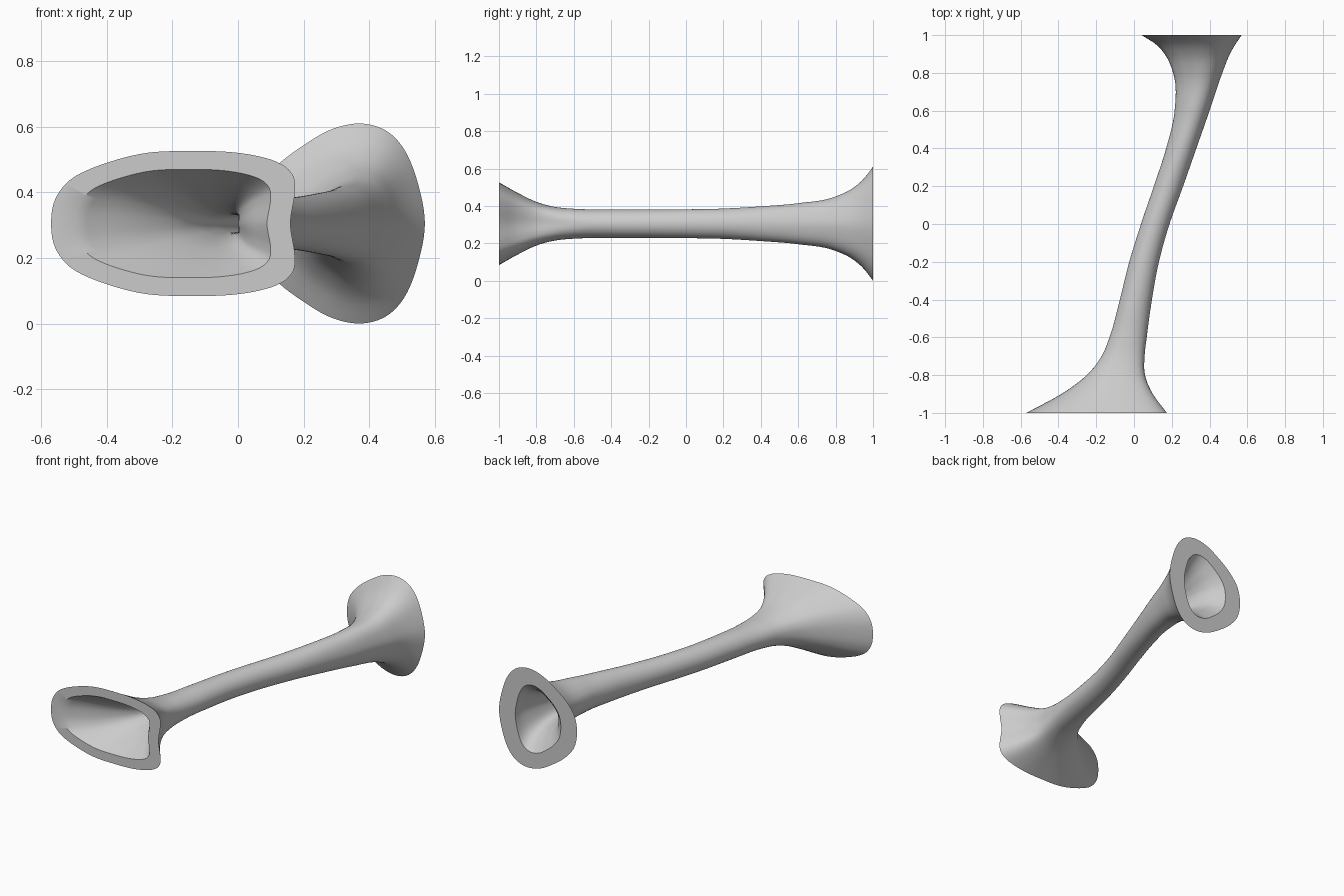
import bpy, bmesh, math

if "Cube" in bpy.data.objects:
    bpy.data.objects.remove(bpy.data.objects["Cube"])

ZC = 0.305   # height of the tube's axis

# Stations along the tube: y, left x, right x, half height, side wall, top wall
STATIONS = [
    (-1.0, -.57, .173, .221, .074, .056),
    (-.9, -.385, .10, .165, .065, .055),
    (-.8, -.25, .06, .117, .055, .052),
    (-.7, -.172, .058, .09, .05, .05),
    (-.6, -.13, .068, .08, .05, .05),
    (-.4, -.075, .095, .077, .05, .05),
    (-.2, -.025, .132, .076, .05, .05),
    (0, .037, .188, .077, .05, .05),
    (.2, .105, .26, .081, .05, .05),
    (.4, .17, .33, .093, .05, .05),
    (.6, .215, .40, .11, .05, .05),
    (.8, .207, .468, .146, .057, .057),
    (.9, .162, .508, .196, .068, .068),
    (.95, .118, .536, .24, .082, .08),
    (1.0, .04, .57, .305, .11, .098),
]
# Upper halves of the normalised cross-sections, left to right
FRONT = [(-1, 0), (-.95, .39), (-.75, .70), (-.27, .96), (.21, 1),
         (.56, .97), (.84, .86), (.98, .68), (1, .42), (.965, 0)]
BACK = [(-1, 0), (-.93, .32), (-.7, .58), (-.4, .78), (-.08, .94),
        (.25, 1), (.55, .93), (.77, .73), (.92, .4), (1, 0)]
MID = [(-math.cos(math.pi * i / 9), math.sin(math.pi * i / 9)) for i in range(10)]


def closed_curve(half, sub=6):
    """Mirror a half profile and smooth it into a closed loop."""
    p = half + [(x, -z) for x, z in half[-2:0:-1]]
    n, out = len(p), []
    for i in range(n):
        a, b, c, d = (p[(i + k) % n] for k in (-1, 0, 1, 2))
        for s in range(sub):
            t = s / sub
            out.append([0.5 * (2 * b[k] + (c[k] - a[k]) * t
                        + (2 * a[k] - 5 * b[k] + 4 * c[k] - d[k]) * t * t
                        + (3 * b[k] - a[k] - 3 * c[k] + d[k]) * t ** 3) for k in (0, 1)])
    return out


def station(y):
    """Smoothly interpolate the station table."""
    S = STATIONS
    i = max(k for k in range(len(S) - 1) if S[k][0] <= y + 1e-9)
    h = S[i + 1][0] - S[i][0]
    t = (y - S[i][0]) / h

    def slope(j, k):
        a, b = max(j - 1, 0), min(j + 1, len(S) - 1)
        if a == j or b == j:
            return (S[b][k] - S[a][k]) / (S[b][0] - S[a][0])
        h0, h1 = S[j][0] - S[a][0], S[b][0] - S[j][0]
        d0, d1 = (S[j][k] - S[a][k]) / h0, (S[b][k] - S[j][k]) / h1
        return (d0 * h1 + d1 * h0) / (h0 + h1)

    return [(2 * t**3 - 3 * t * t + 1) * S[i][k] + (t**3 - 2 * t * t + t) * h * slope(i, k)
            + (3 * t * t - 2 * t**3) * S[i + 1][k] + (t**3 - t * t) * h * slope(i + 1, k)
            for k in range(1, 6)]


def smooth(t):
    t = min(max(t, 0), 1)
    return t * t * (3 - 2 * t)


front, mid, back = map(closed_curve, (FRONT, MID, BACK))


def ring(bm, y, inner):
    xl, xr, h, tx, tz = station(y)
    if inner:
        xl, xr, h = xl + tx, xr - tx, h - tz
    wf, wb = smooth((-y - .45) / .5), smooth((y - .2) / .75)
    verts = []
    for f, m, b in zip(front, mid, back):
        u, v = (f[k] * wf + b[k] * wb + m[k] * (1 - wf - wb) for k in (0, 1))
        verts.append(bm.verts.new(((xl + xr) / 2 + u * (xr - xl) / 2, y, ZC + v * h)))
    return verts


# Flared hollow tube: outer skin, then back through the bore, closed at the rims
bm = bmesh.new()
N = 100
ys = [-1 + 2 * i / N for i in range(N + 1)]
rings = [ring(bm, y, False) for y in ys] + [ring(bm, y, True) for y in reversed(ys)]
for r0, r1 in zip(rings, rings[1:] + rings[:1]):
    n = len(r0)
    for j in range(n):
        bm.faces.new((r0[j], r0[(j + 1) % n], r1[(j + 1) % n], r1[j]))
bmesh.ops.recalc_face_normals(bm, faces=bm.faces)
mesh = bpy.data.meshes.new("flared_tube")
bm.to_mesh(mesh)
bm.free()
tube = bpy.data.objects.new("flared_tube", mesh)
bpy.context.collection.objects.link(tube)
bpy.context.view_layer.objects.active = tube
tube.select_set(True)
bpy.ops.object.shade_smooth_by_angle(angle=math.radians(35))
